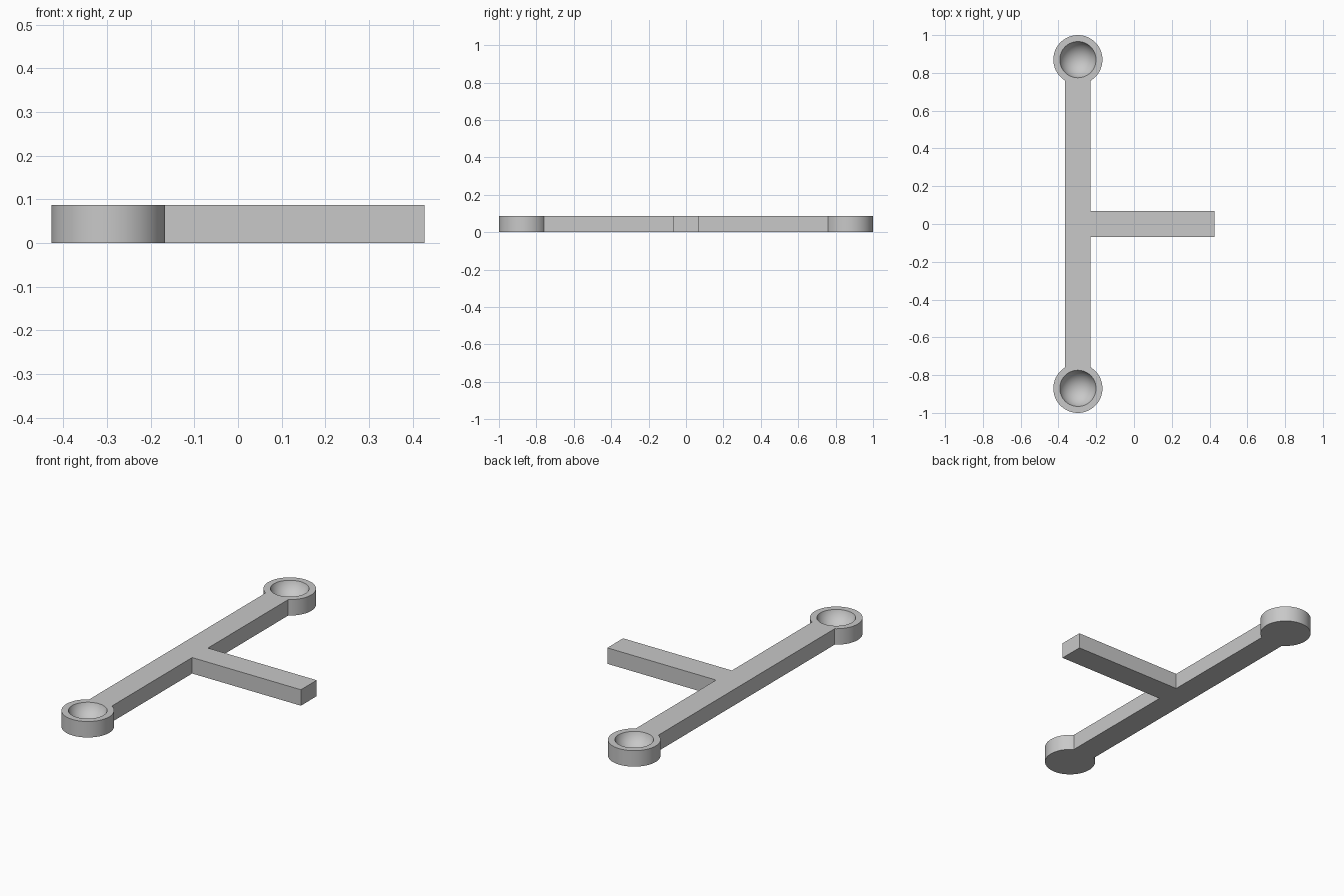
import bpy, bmesh
from math import sin, cos, asin, pi

old = bpy.data.objects.get("Cube")
if old:
    bpy.data.objects.remove(old, do_unlink=True)

HEIGHT = 0.087       # plate thickness
BAR_X = -0.297       # centre line of the long bar
HALF = 0.068         # half width of bar and arm
ARM_END = 0.427
CUP_Y = 0.87
CUP_R = 0.13
RIM_R = 0.096
DEPTH = 0.072
STEPS = 72

grey = bpy.data.materials.new("plain_grey")
grey.use_nodes = True
colour = (0.58, 0.58, 0.58, 1)
grey.diffuse_color = colour
grey.node_tree.nodes["Principled BSDF"].inputs["Base Color"].default_value = colour


def make_object(name, bm):
    mesh = bpy.data.meshes.new(name)
    bmesh.ops.recalc_face_normals(bm, faces=bm.faces)
    bm.to_mesh(mesh)
    bm.free()
    mesh.materials.append(grey)
    obj = bpy.data.objects.new(name, mesh)
    bpy.context.collection.objects.link(obj)
    return obj


def cup_arc(side):
    """Round end, counter-clockwise, open where the bar joins it."""
    gap = asin(HALF / CUP_R)
    start = -side * pi / 2 + gap
    sweep = 2 * pi - 2 * gap
    return [(BAR_X + CUP_R * cos(start + sweep * i / STEPS),
             side * CUP_Y + CUP_R * sin(start + sweep * i / STEPS))
            for i in range(STEPS + 1)]


# T-shaped body with round ends, extruded from one outline
inner = BAR_X + HALF
outline = [(inner, -HALF), (ARM_END, -HALF), (ARM_END, HALF), (inner, HALF)]
outline += cup_arc(1) + cup_arc(-1)
bm = bmesh.new()
base = bm.faces.new([bm.verts.new((x, y, 0)) for x, y in outline])
up = bmesh.ops.extrude_face_region(bm, geom=[base], use_keep_orig=True)
top = [v for v in up["geom"] if isinstance(v, bmesh.types.BMVert)]
bmesh.ops.translate(bm, verts=top, vec=(0, 0, HEIGHT))
body = make_object("t_shaped_holder", bm)

# Spherical hollows in both cups
radius = (RIM_R ** 2 + DEPTH ** 2) / (2 * DEPTH)
cutters = []
for name, side in (("front_hollow_cutter", -1), ("back_hollow_cutter", 1)):
    bm = bmesh.new()
    bmesh.ops.create_uvsphere(bm, u_segments=64, v_segments=48, radius=radius)
    bmesh.ops.translate(bm, verts=bm.verts,
                        vec=(BAR_X, side * CUP_Y, HEIGHT - DEPTH + radius))
    cutter = make_object(name, bm)
    cutter.hide_render = True
    cutters.append(cutter)
    mod = body.modifiers.new(name, "BOOLEAN")
    mod.operation = "DIFFERENCE"
    mod.solver = "EXACT"
    mod.object = cutter

bpy.ops.object.select_all(action="DESELECT")
body.select_set(True)
bpy.context.view_layer.objects.active = body
for mod in list(body.modifiers):
    bpy.ops.object.modifier_apply(modifier=mod.name)
for cutter in cutters:
    bpy.data.objects.remove(cutter, do_unlink=True)
bpy.ops.object.shade_smooth_by_angle(angle=pi / 6)
